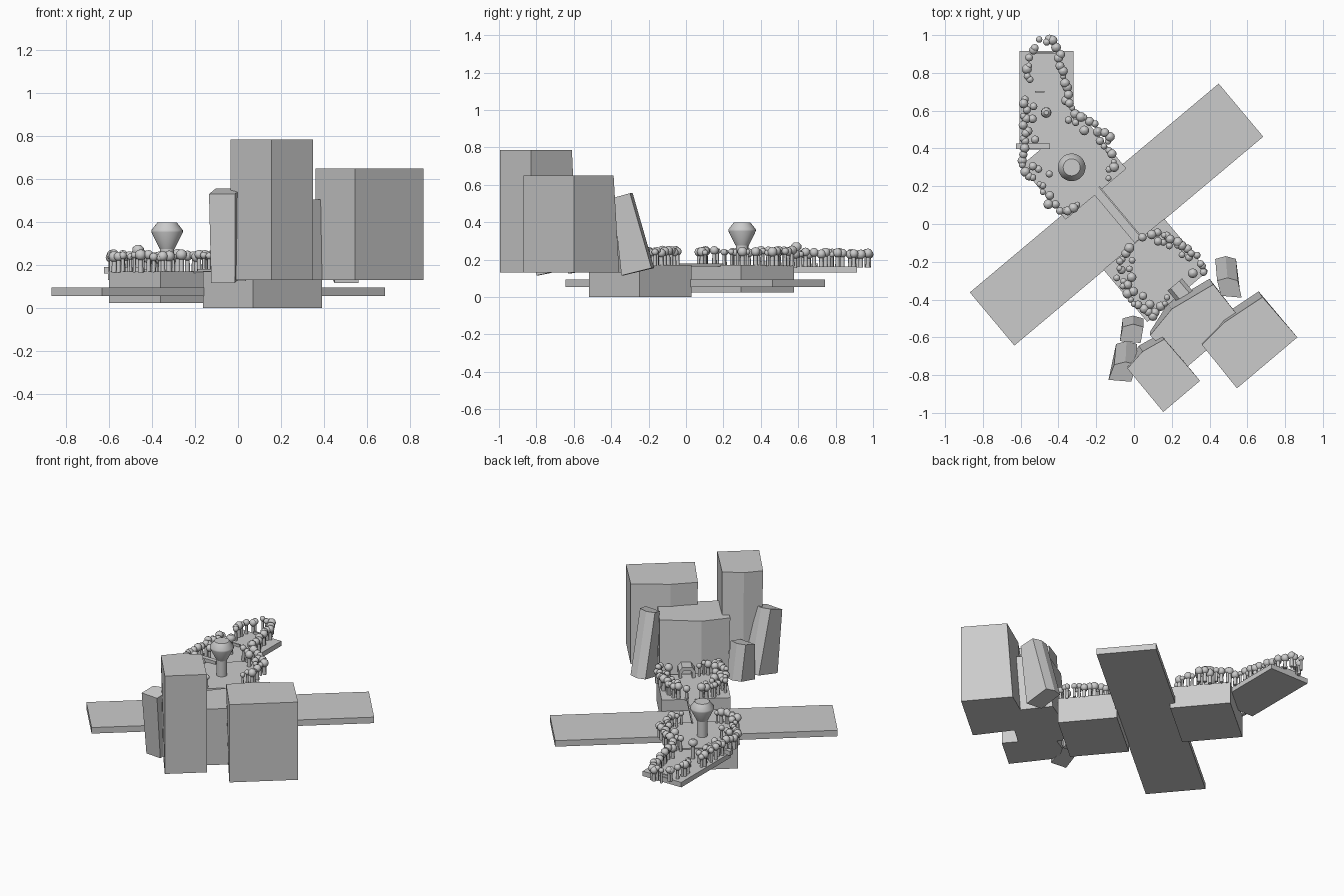
import bpy, bmesh, math, random
from mathutils import Vector
random.seed(4)
ANG = math.radians(40)


def make(name, verts, faces):
    me = bpy.data.meshes.new(name)
    me.from_pydata(verts, [], faces)
    bm = bmesh.new()
    bm.from_mesh(me)
    bmesh.ops.recalc_face_normals(bm, faces=bm.faces)
    bm.to_mesh(me)
    bm.free()
    ob = bpy.data.objects.new(name, me)
    bpy.context.collection.objects.link(ob)
    return ob


def loft(name, low, high):
    """Solid between two outlines of 3D points."""
    n = len(low)
    faces = [tuple(range(n))[::-1], tuple(range(n, 2 * n))]
    faces += [(i, (i + 1) % n, n + (i + 1) % n, n + i) for i in range(n)]
    return make(name, list(low) + list(high), faces)


def box(name, cx, cy, su, sv, z0, z1, ang=ANG):
    c, s = math.cos(ang), math.sin(ang)
    pts = [(cx + c * a * su / 2 - s * b * sv / 2, cy + s * a * su / 2 + c * b * sv / 2)
           for a, b in ((-1, -1), (1, -1), (1, 1), (-1, 1))]
    return loft(name, [(x, y, z0) for x, y in pts], [(x, y, z1) for x, y in pts])


def revolve(name, x, y, profile, sides):
    verts, faces = [], []
    for r, z in profile:
        verts += [(x + r * math.cos(2 * math.pi * i / sides), y + r * math.sin(2 * math.pi * i / sides), z)
                  for i in range(sides)]
    n = len(profile)
    for k in range(n - 1):
        for i in range(sides):
            j = (i + 1) % sides
            faces.append((k * sides + i, k * sides + j, (k + 1) * sides + j, (k + 1) * sides + i))
    faces += [tuple(range(sides)), tuple(range((n - 1) * sides, n * sides))]
    ob = make(name, verts, faces)
    for p in ob.data.polygons:
        p.use_smooth = len(p.vertices) == 4
    return ob


# Road, park blocks and the straight tail slab
box("road", -0.0925, 0.05, 1.72, 0.367, 0.055, 0.095)
box("south_park", 0.115, -0.245, 0.42, 0.362, 0.0, 0.17)
box("north_park", -0.32, 0.30, 0.42, 0.37, 0.023, 0.17)
box("tail_slab", -0.463, 0.655, 0.285, 0.52, 0.13, 0.163, 0)

# Footbridge joining both parks
box("footbridge", -0.09, 0.05, 0.05, 0.35, 0.163, 0.171)
box("footbridge_rail", -0.073, 0.064, 0.008, 0.35, 0.163, 0.18)


# Buildings with a faceted, slightly battered facade (first three points)
def building(name, pts, z0, z1):
    low = [(x - 0.02, y + 0.03, z0) if i < 3 and i else (x, y + (0.02 if i == 0 else 0), z0)
           for i, (x, y) in enumerate(pts)]
    return loft(name, low, [(x, y, z1) for x, y in pts])


building("middle_building", [(0.085, -0.59), (0.20, -0.45), (0.42, -0.32), (0.57, -0.51), (0.265, -0.77)], 0.13, 0.505)
building("tall_tower", [(-0.035, -0.765), (0.045, -0.675), (0.16, -0.61), (0.35, -0.83), (0.155, -0.995)], 0.13, 0.785)
building("wide_tower", [(0.36, -0.64), (0.48, -0.52), (0.68, -0.387), (0.865, -0.60), (0.545, -0.87)], 0.13, 0.65)


# Leaning blocks with a folded front face
def leaner(name, lx, ly, tx, ty, zl, zt, skew):
    def outline(x, y, z):
        (x0, x1), (y0, y1), (za, zb) = x, y, z
        m = (x0 + x1) / 2
        pts = [(x0, y0, za), (x1, y0 - 0.01, za), (x1 + skew, y1 - 0.015, zb),
               (m + skew, y1, zb), (x0 + skew, y1 - 0.015, zb)]
        return pts
    return loft(name, outline(lx, ly, zl), outline(tx, ty, zt))


leaner("right_leaner", (0.45, 0.56), (-0.335, -0.17), (0.46, 0.57), (-0.38, -0.285), (0.115, 0.155), (0.53, 0.555), -0.02)
leaner("left_leaner", (-0.125, -0.015), (-0.79, -0.62), (-0.135, -0.015), (-0.825, -0.73), (0.115, 0.15), (0.53, 0.555), 0.03)
leaner("short_leaner", (-0.075, 0.035), (-0.62, -0.485), (-0.075, 0.035), (-0.62, -0.53), (0.125, 0.15), (0.36, 0.38), 0.015)

# Arched entrance of the middle building
arch = [(-0.05, 0.17), (-0.05, 0.215), (-0.03, 0.24), (0.03, 0.24), (0.05, 0.215), (0.05, 0.17),
        (0.03, 0.17), (0.03, 0.205), (0.02, 0.22), (-0.02, 0.22), (-0.03, 0.205), (-0.03, 0.17)]


def place(a, v, z):
    return (0.245 + a * math.cos(ANG) + v * math.sin(ANG), -0.355 + a * math.sin(ANG) - v * math.cos(ANG), z)


loft("entrance_arch", [place(a, -0.045, z) for a, z in arch], [place(a, 0.045, z) for a, z in arch])

# Big central tree
revolve("big_tree_trunk", -0.33, 0.30, [(0.033, 0.165), (0.033, 0.30)], 16)
revolve("big_tree_crown", -0.33, 0.30, [(0.035, 0.275), (0.073, 0.352), (0.073, 0.362), (0.045, 0.398)], 32)


# Small trees strewn along paths
def tree(x, y, base):
    r = random.uniform(0.015, 0.026)
    h = random.uniform(0.065, 0.08)
    z = base + h
    revolve("tree_trunk", x, y, [(r * 0.5, base - 0.005), (r * 0.42, z)], 8)
    crown = [(r * math.sin(math.pi * k / 6) + 0.0005, z - r * math.cos(math.pi * k / 6)) for k in range(7)]
    revolve("tree_crown", x, y, crown, 12)


def tree_row(points, step=0.031):
    pts = [Vector(p) for p in points]
    for a, b in zip(pts, pts[1:]):
        n = max(1, round((b - a).length / step))
        for i in range(n):
            p = a.lerp(b, i / n)
            tree(p.x + random.uniform(-0.014, 0.014), p.y + random.uniform(-0.012, 0.012),
                 0.162 if p.y > 0.58 else 0.17)


tree_row([(-0.57, 0.67), (-0.58, 0.55), (-0.59, 0.40), (-0.575, 0.28), (-0.49, 0.2), (-0.44, 0.11),
          (-0.36, 0.06), (-0.27, 0.13)])
tree_row([(-0.14, 0.25), (-0.10, 0.33), (-0.14, 0.46), (-0.27, 0.56), (-0.34, 0.61), (-0.37, 0.75),
          (-0.39, 0.90), (-0.42, 0.97), (-0.50, 0.97), (-0.55, 0.88), (-0.57, 0.78), (-0.53, 0.73)])
tree_row([(-0.54, 0.62), (-0.55, 0.5), (-0.52, 0.40)], 0.05)
tree_row([(-0.35, 0.56), (-0.2, 0.48), (-0.15, 0.36)], 0.05)
tree_row([(-0.54, 0.30), (-0.46, 0.26), (-0.43, 0.28)], 0.04)
tree_row([(-0.02, -0.13), (-0.08, -0.2), (-0.08, -0.28), (-0.04, -0.37), (0.05, -0.46), (0.1, -0.48), (0.21, -0.38)])
tree_row([(-0.02, -0.2), (-0.03, -0.33), (0.08, -0.42), (0.14, -0.40)], 0.05)
tree_row([(0.05, -0.08), (0.12, -0.05), (0.2, -0.07), (0.28, -0.12), (0.35, -0.2), (0.36, -0.26), (0.29, -0.28)])
tree_row([(0.12, -0.09), (0.24, -0.12), (0.31, -0.22)], 0.045)

# Rounder tree and benches on the northern side
revolve("round_tree_trunk", -0.465, 0.59, [(0.012, 0.16), (0.012, 0.26)], 10)
revolve("round_tree_crown", -0.465, 0.59, [(0.008, 0.24), (0.028, 0.26), (0.026, 0.28), (0.012, 0.292)], 16)
box("wall_bench", -0.535, 0.412, 0.18, 0.03, 0.16, 0.19, 0)
box("end_bench", -0.46, 0.905, 0.11, 0.012, 0.16, 0.18, 0)
box("small_bench", -0.50, 0.70, 0.05, 0.01, 0.16, 0.18, 0)
